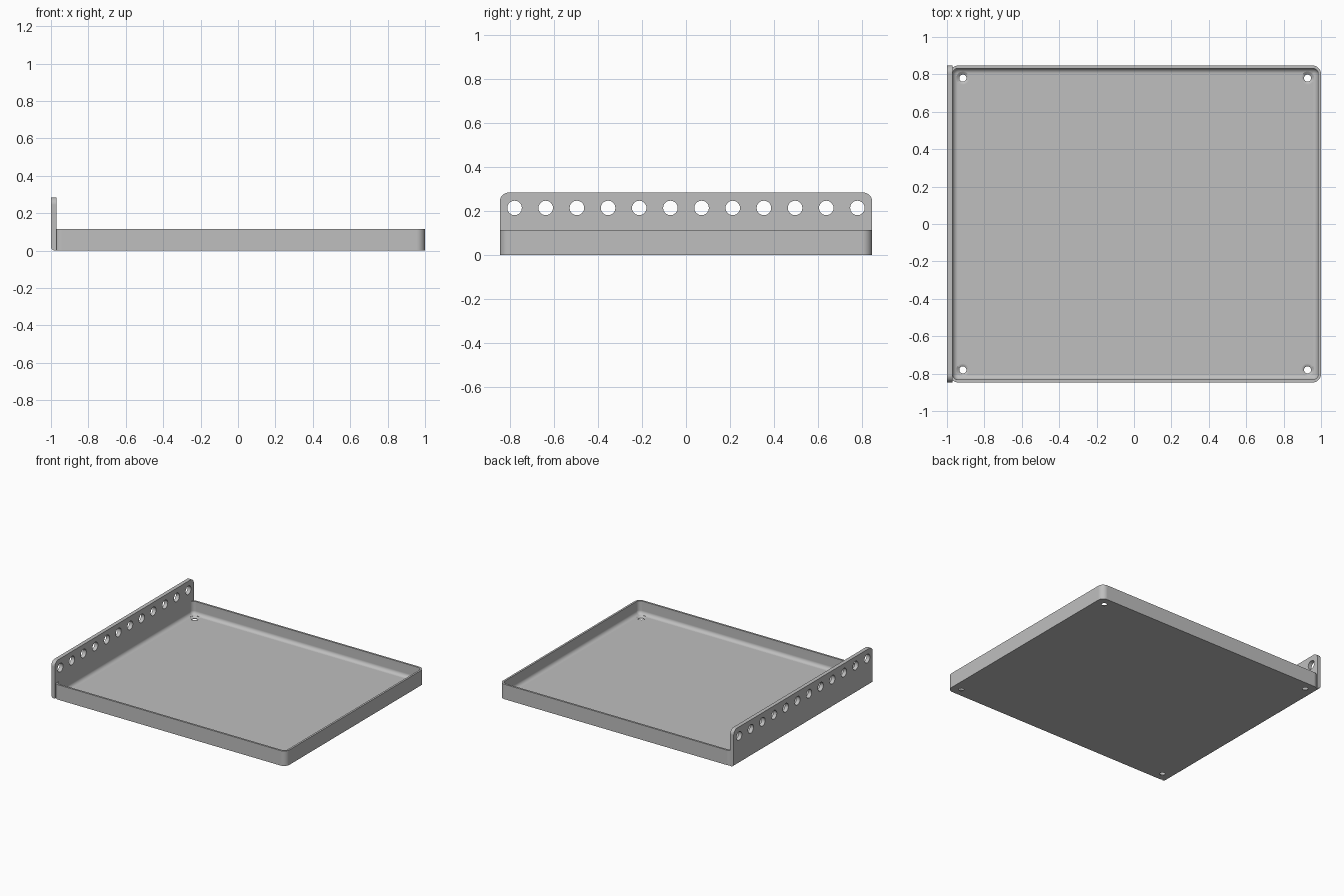
import bpy, bmesh, math
from mathutils import Matrix

if "Cube" in bpy.data.objects:
    bpy.data.objects.remove(bpy.data.objects["Cube"])

LEFT, RIGHT, HALF_Y = -0.985, 1.0, 0.847    # tray outline
WALL, FLOOR, HEIGHT = 0.015, 0.015, 0.115
CORNER, FILLET = 0.045, 0.028

grey = bpy.data.materials.new("painted grey metal")
grey.use_nodes = True
colour = (0.52, 0.52, 0.52, 1)
grey.diffuse_color = colour
grey.node_tree.nodes["Principled BSDF"].inputs["Base Color"].default_value = colour


def finish(name, bm):
    bmesh.ops.recalc_face_normals(bm, faces=bm.faces)
    mesh = bpy.data.meshes.new(name)
    bm.to_mesh(mesh)
    bm.free()
    mesh.materials.append(grey)
    obj = bpy.data.objects.new(name, mesh)
    bpy.context.collection.objects.link(obj)
    return obj


def stack(bm, rings):
    """Join rings of equal point count into a closed skin."""
    loops = [[bm.verts.new(p) for p in ring] for ring in rings]
    n = len(loops[0])
    for a, b in zip(loops, loops[1:]):
        for i in range(n):
            j = (i + 1) % n
            bm.faces.new((a[i], a[j], b[j], b[i]))
    bm.faces.new(loops[0][::-1])
    bm.faces.new(loops[-1])


def rounded_ring(inset, z, steps=8):
    r = max(CORNER - inset, 0.002)
    cx, mid = (RIGHT - LEFT) / 2 - inset - r, (RIGHT + LEFT) / 2
    cy = HALF_Y - inset - r
    ring = []
    for quarter, (sx, sy) in enumerate(((1, 1), (-1, 1), (-1, -1), (1, -1))):
        for k in range(steps + 1):
            a = (quarter + k / steps) * math.pi / 2
            ring.append((mid + sx * cx + r * math.cos(a), sy * cy + r * math.sin(a), z))
    return ring


def lathe(bm, profile, matrix, sides=32):
    turn = [2 * math.pi * i / sides for i in range(sides)]
    new = bmesh.new()
    stack(new, [[(r * math.cos(a), r * math.sin(a), z) for a in turn] for r, z in profile])
    new.transform(matrix)
    temp = bpy.data.meshes.new("temp")
    new.to_mesh(temp)
    new.free()
    bm.from_mesh(temp)
    bpy.data.meshes.remove(temp)


def drill(obj, bm):
    cutter = finish(obj.name + "_cutter", bm)
    cutter.hide_render = True
    mod = obj.modifiers.new("drill", "BOOLEAN")
    mod.operation, mod.solver, mod.object = "DIFFERENCE", "EXACT", cutter
    bpy.ops.object.select_all(action="DESELECT")
    bpy.context.view_layer.objects.active = obj
    obj.select_set(True)
    bpy.ops.object.modifier_apply(modifier=mod.name)
    bpy.data.objects.remove(cutter)
    bpy.ops.object.shade_smooth_by_angle(angle=math.radians(35))
    weighted = obj.modifiers.new("even shading", "WEIGHTED_NORMAL")
    weighted.keep_sharp = True


# Shallow tray with a filleted inner floor
bm = bmesh.new()
rings = [rounded_ring(0, 0), rounded_ring(0, HEIGHT), rounded_ring(WALL, HEIGHT)]
for k in range(7):
    a = k / 6 * math.pi / 2
    rings.append(rounded_ring(WALL + FILLET * (1 - math.cos(a)),
                              FLOOR + FILLET * (1 - math.sin(a))))
stack(bm, rings)
tray = finish("tray", bm)

# Countersunk corner holes
bm = bmesh.new()
countersink = [(0.019, -0.05), (0.019, 0.004), (0.035, FLOOR), (0.035, 0.06)]
for x in (-0.915, 0.928):
    for y in (-0.78, 0.78):
        lathe(bm, countersink, Matrix.Translation((x, y, 0)))
drill(tray, bm)

# Upright side plate with rounded top corners and a rounded lower outer edge
bm = bmesh.new()
bmesh.ops.create_cube(bm, size=1)
bm.transform(Matrix.Translation((-0.985, 0, 0.1425)) @ Matrix.Diagonal((0.03, 2 * HALF_Y, 0.285, 1)))


def bevel(test, width):
    edges = [e for e in bm.edges if all(test(v.co) for v in e.verts)
             and (e.verts[0].co - e.verts[1].co).length > 0.02]
    bmesh.ops.bevel(bm, geom=edges, offset=width, segments=8, profile=0.5, affect="EDGES")


bevel(lambda c: c.z < 0.01 and c.x < -0.99, 0.022)
ends = [e for e in bm.edges if all(v.co.z > 0.28 for v in e.verts)
        and abs(e.verts[0].co.y - e.verts[1].co.y) < 0.01]
bmesh.ops.bevel(bm, geom=ends, offset=0.04, segments=8, profile=0.5, affect="EDGES")
plate = finish("side_plate", bm)

# Row of twelve round holes
bm = bmesh.new()
for i in range(12):
    y = -0.78 + i * 1.56 / 11
    lathe(bm, [(0.033, -0.1), (0.033, 0.1)],
          Matrix.Translation((-0.985, y, 0.215)) @ Matrix.Rotation(math.pi / 2, 4, "Y"))
drill(plate, bm)
